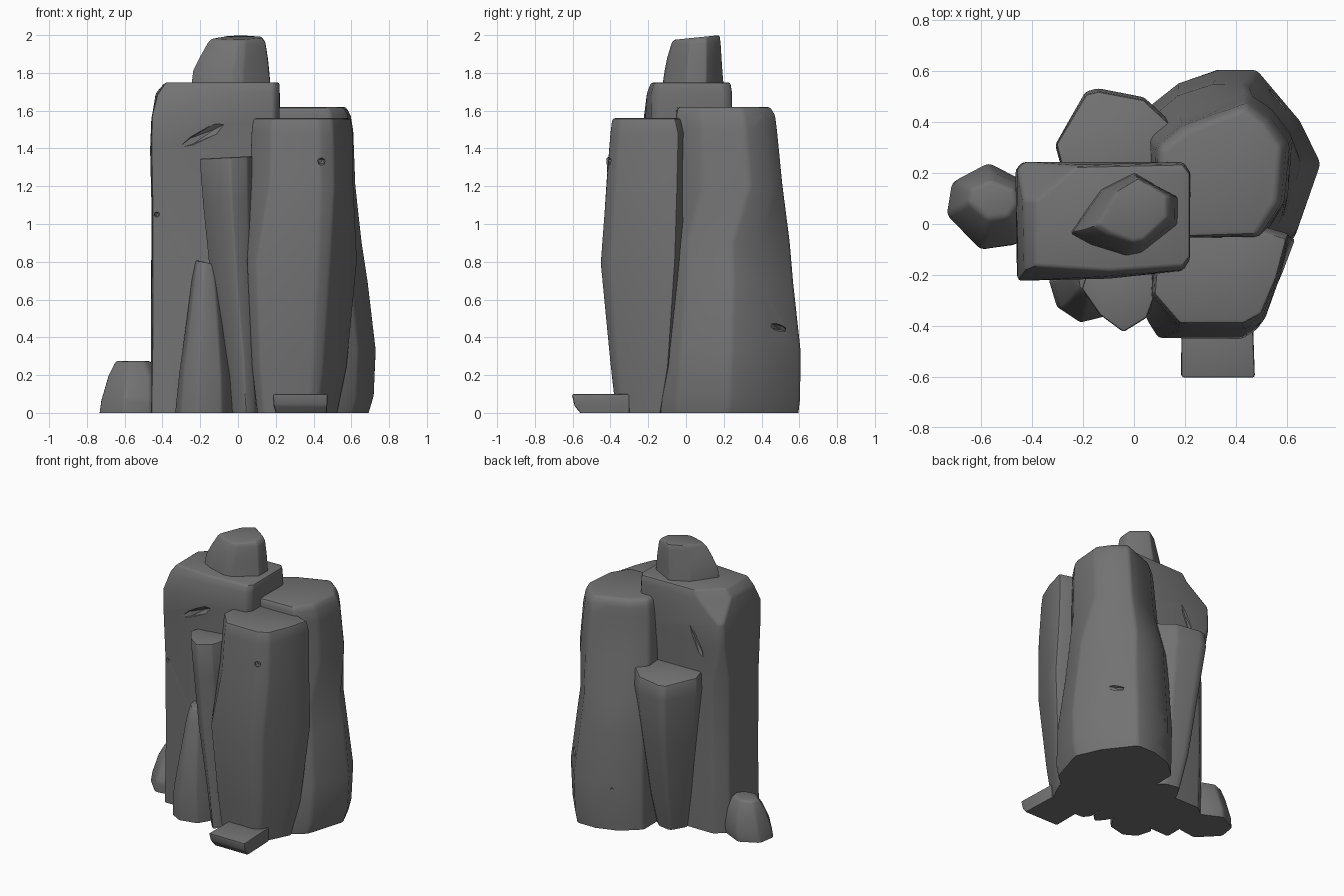
import bpy, bmesh, math
from mathutils import Vector, noise

if "Cube" in bpy.data.objects:
    bpy.data.objects.remove(bpy.data.objects["Cube"])

stone = bpy.data.materials.new("stone_grey")
stone.use_nodes = True
grey = (0.17, 0.17, 0.17, 1)
stone.diffuse_color = grey
stone.node_tree.nodes["Principled BSDF"].inputs["Base Color"].default_value = grey


def finish(name, bm):
    mesh = bpy.data.meshes.new(name)
    bm.to_mesh(mesh)
    bm.free()
    mesh.materials.append(stone)
    ob = bpy.data.objects.new(name, mesh)
    bpy.context.collection.objects.link(ob)
    return ob


def rock(name, outline, levels, upper=(), tilt=(0, 0), bevel=0.02, rough=0.01):
    """Loft an outline through levels (z, x0, x1, y0, y1), then soften the edges.
    Each (height, outline) in upper takes over from that height upwards."""
    bm = bmesh.new()
    rings = []
    for i, (z, x0, x1, y0, y1) in enumerate(levels):
        shape = outline
        for height, other in upper:
            if z >= height:
                shape = other
        xs, ys = zip(*shape)
        ring = []
        for x, y in shape:
            u = (x - min(xs)) / (max(xs) - min(xs))
            v = (y - min(ys)) / (max(ys) - min(ys))
            lift = tilt[0] * (u - 1) + tilt[1] * (v - 1) if i == len(levels) - 1 else 0
            ring.append(bm.verts.new((x0 + u * (x1 - x0), y0 + v * (y1 - y0), z + lift)))
        rings.append(ring)
    n = len(outline)
    for a, b in zip(rings, rings[1:]):
        for i in range(n):
            j = (i + 1) % n
            bm.faces.new((a[i], a[j], b[j], b[i]))
    base = bm.faces.new(rings[0][::-1])
    bm.faces.new(rings[-1])
    # uneven hewn sides
    for ring in rings[1:-1]:
        for v in ring:
            d = noise.noise_vector(v.co * 3) * rough
            v.co += Vector((d.x, d.y, d.z * 3))
    bm.normal_update()
    sharp = [e for e in bm.edges
             if e.calc_face_angle(0) > math.radians(22) and e not in base.edges[:]]
    bmesh.ops.bevel(bm, geom=sharp, offset=bevel, segments=2, profile=0.5,
                    affect='EDGES', clamp_overlap=True)
    bmesh.ops.recalc_face_normals(bm, faces=bm.faces)
    ob = finish(name, bm)
    bpy.ops.object.select_all(action='DESELECT')
    ob.select_set(True)
    bpy.context.view_layer.objects.active = ob
    bpy.ops.object.shade_smooth_by_angle(angle=math.radians(35))
    return ob


def chip(target, marks):
    """Carve pits and cracks: each mark is (start, end, radius)."""
    bm = bmesh.new()
    for start, end, radius in marks:
        a, b = Vector(start), Vector(end)
        made = bmesh.ops.create_icosphere(bm, subdivisions=1, radius=radius)["verts"]
        turn = (b - a).to_track_quat('Z', 'Y') if a != b else None
        for v in made:
            if turn:
                v.co.z *= (b - a).length / 2 / radius
                v.co = turn @ v.co
            v.co += (a + b) / 2
    cutter = finish(target.name + "_chip_cutter", bm)
    cutter.hide_render = True
    mod = target.modifiers.new("chips", 'BOOLEAN')
    mod.operation = 'DIFFERENCE'
    mod.object = cutter
    mod.solver = 'EXACT'
    # bake the carving, then drop the helper
    bpy.context.view_layer.objects.active = target
    bpy.ops.object.modifier_apply(modifier=mod.name)
    bpy.data.objects.remove(cutter)


# Tall central pillar: chamfered shaft, squared head, worn-off top corner
head = [(-.46, -.21), (-.1, -.2), (.19, -.18), (.22, -.14), (.22, .2), (.19, .24), (-.43, .24), (-.46, .21)]
crown = [(-.4, -.18), (-.1, -.2), (.19, -.18), (.22, -.14), (.22, .2), (.19, .24), (-.24, .23), (-.4, .09)]
pillar = rock("central_pillar",
    [(-.46, -.21), (-.1, -.2), (.14, -.21), (.22, -.14), (.22, .19), (.18, .24), (-.37, .24), (-.46, .16)],
    [(0, -.46, .2, -.2, .22), (.5, -.46, .2, -.2, .23), (1.1, -.46, .2, -.2, .23),
     (1.4, -.46, .2, -.21, .24), (1.56, -.455, .22, -.22, .24), (1.69, -.43, .22, -.205, .24),
     (1.75, -.385, .22, -.185, .235)],
    upper=[(1.3, head), (1.6, crown)], bevel=.014)
chip(pillar, [((-.32, -.22, 1.4), (-.05, -.22, 1.54), .032),
              ((-.33, -.2, 1.63), (-.27, -.2, 1.63), .013),
              ((-.2, .245, 1.5), (-.32, .245, 1.25), .02),
              ((-.43, -.2, 1.05), (-.43, -.2, 1.05), .016)])

# Crowning boulder
rock("crown_boulder",
    [(-.25, -.03), (-.17, -.07), (-.03, -.11), (.03, -.1), (.17, 0), (.17, .1), (0, .19), (-.13, .13)],
    [(1.7, -.255, .175, -.13, .205), (1.8, -.245, .165, -.115, .195), (1.88, -.205, .155, -.1, .19),
     (1.97, -.16, .14, -.075, .185), (2, -.14, .125, -.065, .18)], tilt=(0, .025), bevel=.014)

# Broad back pillar, swelling towards the foot
back = rock("back_left_pillar",
    [(.05, .05), (.2, -.15), (.5, -.15), (.64, -.04), (.73, .24), (.65, .41), (.49, .61),
     (.34, .61), (.18, .56), (.05, .45)],
    [(0, .04, .695, -.17, .595), (.08, .04, .72, -.165, .605), (.35, .04, .73, -.14, .6),
     (.7, .05, .685, -.1, .57), (.9, .06, .655, -.08, .55), (1.2, .07, .625, -.06, .515),
     (1.5, .08, .61, -.06, .485), (1.58, .09, .6, -.06, .475), (1.62, .11, .575, -.05, .45)],
    upper=[(1.1, [(.1, 0), (.2, -.06), (.48, -.05), (.56, .08), (.58, .3), (.51, .4), (.43, .46),
                  (.33, .42), (.2, .37), (.1, .29)])],
    bevel=.018)
chip(back, [((.49, .54, .43), (.62, .44, .47), .022), ((.6, .4, 1.05), (.6, .4, 1.05), .025),
            ((.71, .08, .25), (.71, .08, .25), .022), ((.2, .58, .3), (.2, .58, .3), .025)])

# Faceted front pillar, corner facets changing width towards the top
front = rock("front_left_pillar",
    [(.06, -.36), (.11, -.44), (.43, -.44), (.49, -.4), (.58, -.18), (.63, -.04), (.4, .02), (.1, 0)],
    [(0, .1, .53, -.37, -.1), (.25, .07, .58, -.4, -.05), (.8, .05, .63, -.45, 0),
     (1.2, .06, .62, -.42, .02), (1.48, .07, .61, -.4, .02), (1.56, .08, .6, -.39, 0)],
    upper=[(1.1, [(.08, -.27), (.18, -.39), (.43, -.39), (.5, -.35), (.56, -.2), (.6, -.04),
                  (.4, .02), (.1, 0)])],
    bevel=.014)
chip(front, [((.22, -.41, 1.15), (.26, -.42, 1.05), .014), ((.44, -.4, 1.33), (.44, -.4, 1.33), .024),
             ((.27, -.42, .31), (.27, -.42, .31), .02), ((.57, -.25, .66), (.57, -.25, .66), .024)])

# Tapered shards leaning on the pillars
rock("front_shard",
    [(-.2, -.27), (-.13, -.36), (-.04, -.42), (.05, -.37), (.09, -.27), (.05, -.15), (-.16, -.15)],
    [(0, -.04, .11, -.355, -.12), (.3, -.08, .11, -.37, -.12), (.7, -.145, .1, -.395, -.12),
     (1.1, -.185, .09, -.41, -.12), (1.36, -.205, .09, -.425, -.12)], tilt=(.015, 0), bevel=.01)
rock("small_front_shard",
    [(-.33, -.22), (-.3, -.33), (-.22, -.38), (-.1, -.35), (-.02, -.2), (-.2, -.12)],
    [(0, -.335, 0, -.375, -.12), (.2, -.315, -.01, -.385, -.12), (.5, -.275, -.05, -.35, -.12),
     (.7, -.245, -.08, -.31, -.12), (.78, -.225, -.1, -.28, -.12)], tilt=(-.03, 0), bevel=.01)
shard = rock("back_shard",
    [(-.31, .34), (-.27, .2), (.13, .2), (.16, .4), (.04, .5), (-.14, .53), (-.19, .52)],
    [(0, -.17, .05, .16, .34), (.25, -.21, .09, .16, .4), (.65, -.26, .13, .16, .475),
     (1.03, -.31, .165, .16, .53), (1.14, -.305, .155, .16, .52)], tilt=(0, -.03), bevel=.016)
chip(shard, [((-.1, .54, .95), (-.03, .5, .82), .02)])

# Loose stones at the foot
rock("side_stone",
    [(-.73, .04), (-.6, -.1), (-.46, -.08), (-.4, .03), (-.42, .16), (-.58, .24), (-.71, .17)],
    [(0, -.735, -.4, -.1, .23), (.07, -.725, -.4, -.095, .245), (.2, -.69, -.41, -.04, .21),
     (.275, -.65, -.46, .02, .17)], bevel=.016)
rock("front_step_stone",
    [(.19, -.6), (.47, -.6), (.46, -.3), (.19, -.3)],
    [(0, .2, .47, -.56, -.3), (.035, .185, .47, -.59, -.3), (.1, .185, .475, -.605, -.3)], bevel=.01)
